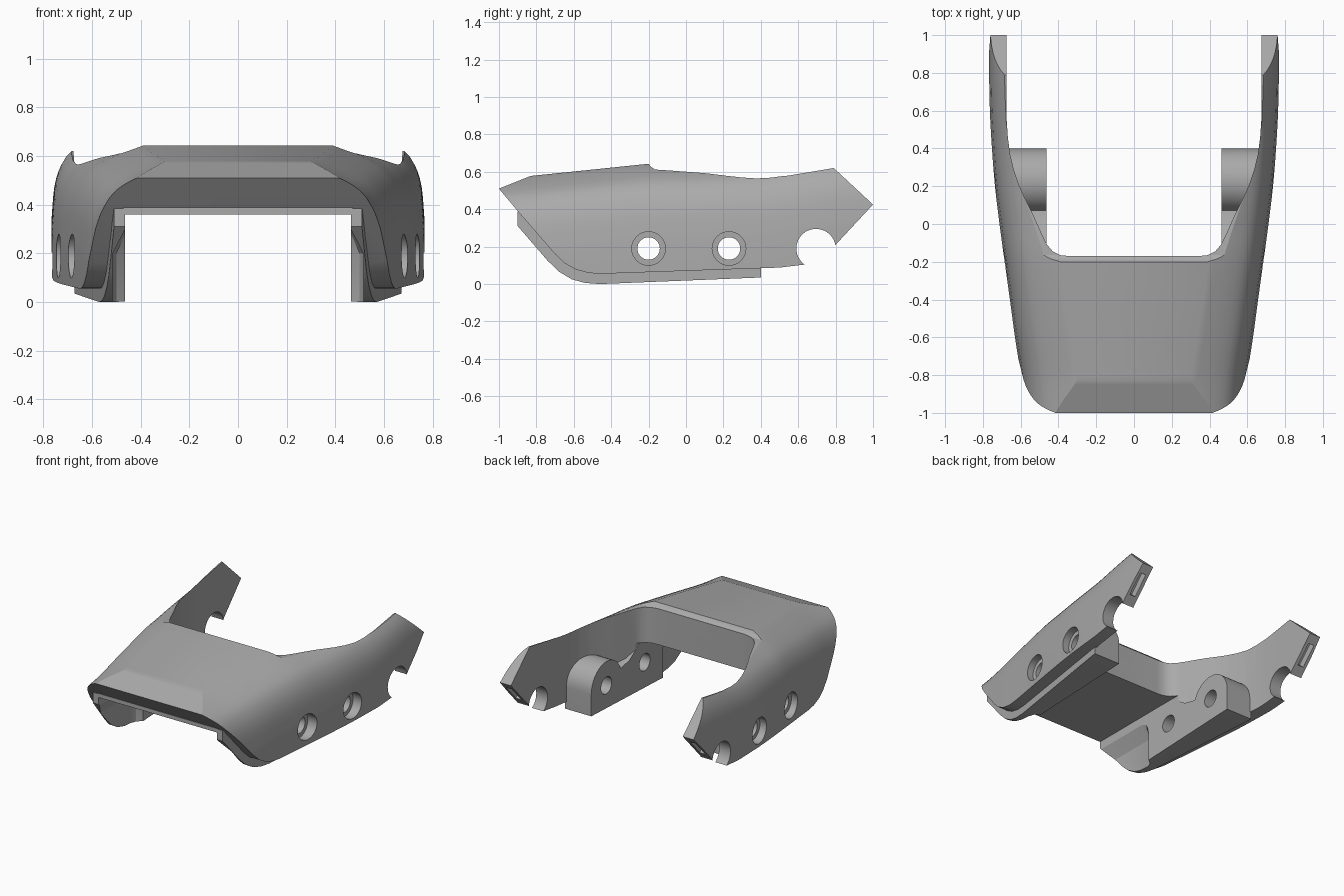
import bpy, bmesh, math
from mathutils import Vector

if "Cube" in bpy.data.objects:
    bpy.data.objects.remove(bpy.data.objects["Cube"])

grey = bpy.data.materials.new("mid grey")
grey.diffuse_color = (0.4, 0.4, 0.4, 1)
grey.use_nodes = True
grey.node_tree.nodes["Principled BSDF"].inputs["Base Color"].default_value = grey.diffuse_color


def smooth(table, t):
    """Smooth curve through (t, value) pairs."""
    n = len(table)
    slope = lambda i: ((table[min(i + 1, n - 1)][1] - table[max(i - 1, 0)][1])
                       / (table[min(i + 1, n - 1)][0] - table[max(i - 1, 0)][0]))
    t = min(max(t, table[0][0]), table[-1][0])
    i = max(k for k in range(n - 1) if table[k][0] <= t)
    (a, p), (b, q) = table[i], table[i + 1]
    h, u = b - a, (t - a) / (b - a)
    return ((2*u**3 - 3*u**2 + 1) * p + (u**3 - 2*u**2 + u) * h * slope(i)
            + (3*u**2 - 2*u**3) * q + (u**3 - u**2) * h * slope(i + 1))


def make(name, rings):
    """Closed solid lofted through rings of equal length."""
    bm = bmesh.new()
    loops = [[bm.verts.new(p) for p in r] for r in rings]
    n = len(loops[0])
    for a, b in zip(loops, loops[1:]):
        for i in range(n):
            bm.faces.new((a[i], a[(i + 1) % n], b[(i + 1) % n], b[i]))
    bm.faces.new(loops[0])
    bm.faces.new(loops[-1])
    bmesh.ops.recalc_face_normals(bm, faces=bm.faces)
    me = bpy.data.meshes.new(name)
    bm.to_mesh(me)
    bm.free()
    me.materials.append(grey)
    ob = bpy.data.objects.new(name, me)
    bpy.context.collection.objects.link(ob)
    return ob


def prism_x(name, pts, x0, x1):
    f = lambda x, y: x(y) if callable(x) else x
    return make(name, [[(f(x, y), y, z) for y, z in pts] for x in (x0, x1)])


def arc(cy, cz, r, a0, a1, n):
    return [(cy + r * math.cos(math.radians(a0 + (a1 - a0) * i / n)),
             cz + r * math.sin(math.radians(a0 + (a1 - a0) * i / n))) for i in range(n + 1)]


def combine(target, tool, op):
    m = target.modifiers.new("combine", 'BOOLEAN')
    m.object, m.operation, m.solver = tool, op, 'EXACT'
    bpy.context.view_layer.objects.active = target
    bpy.ops.object.modifier_apply(modifier=m.name)
    bpy.data.objects.remove(tool)


# Half width, crown height and shoulder drop of the outer skin
WIDTH = [(-1, .58), (-.8, .60), (-.6, .63), (-.4, .657), (-.2, .685), (0, .712),
         (.2, .736), (.4, .752), (.6, .763), (.8, .767), (1.05, .767)]
CROWN = [(-1.05, .565), (-.83, .58), (-.2, .645), (0, .65), (.4, .67), (.6, .70), (.8, .735), (1.05, .76)]
DROP = [(0, .42), (.012, .28), (.04, .18), (.085, .11), (.18, .05), (.3, 0)]
width = lambda y: smooth(WIDTH, y)

rings = []
for k in range(43):
    y = -1.05 + 2.1 * k / 42
    w, t = width(y), smooth(CROWN, y)
    side = [(w, -.1)] + [(w - d, t - smooth(DROP, d)) for d in
                         (0, .003, .007, .012, .02, .03, .04, .06, .085, .11, .14, .18, .22, .26, .3)]
    rings.append([(x, y, z) for x, z in side] + [(-x, y, z) for x, z in reversed(side)])
bracket = make("bracket", rings)

# Trim to the side outline, with the round notch near the arm tips
outline = [(-1, .51), (-.83, .578), (-.2, .643), (-.185, .625), (-.165, .612), (-.1, .608), (.1, .593),
           (.25, .575), (.4, .566), (.55, .58), (.79, .62), (1, .425), (.8, .21)]
outline += arc(.695, .19, .105, 8, 235, 24)
outline += [(.5, .088), (-.45, .055), (-.52, .059), (-.59, .078), (-.65, .112), (-.7, .16), (-.9, .39)]
combine(bracket, prism_x("outline_cutter", outline, -1, 1), 'INTERSECT')

# Channel under the deck
channel = [(-1.2, -.2), (1.2, -.2), (1.2, .36), (-1.2, .36)]
combine(bracket, prism_x("channel_cutter", channel, -.465, .465), 'DIFFERENCE')

# U-shaped opening between the rear arms
u = [(.34, -.17), (.39, -.165), (.43, -.145), (.46, -.11), (.485, -.06), (.53, .04), (.575, .13), (.61, .21),
     (.637, .29), (.656, .37), (.668, .46), (.674, .55), (.675, .7), (.675, 1.2)]
plan = u + [(-x, y) for x, y in reversed(u)]
combine(bracket, make("opening_cutter", [[(x, y, z) for x, y in plan] for z in (-.3, 1)]), 'DIFFERENCE')

# Inner layer of the deck
deck = [(-.9, .36), (-.17, .36), (-.17, .45), (-.8, .45), (-.9, .388)]
combine(bracket, prism_x("deck_layer", deck, -.47, .47), 'UNION')

# Inner rails with the lower lip and the arched boss
rail = [(-.9, .385), (-.9, .31), (-.74, .125), (-.68, .067), (-.61, .025), (-.54, .006), (-.46, 0), (.4, .035)]
rail += arc(.23, .19, .17, 0, 160, 16) + [(.06, .25), (-.03, .27), (-.12, .33), (-.2, .385)]
for s in (-1, 1):
    combine(bracket, prism_x("rail", rail, s * .464, lambda y: s * (width(y) - .08)), 'UNION')

# Scooped front of the rails, bolt holes with counterbores, pockets in the arm tips
n, e, mid = Vector((.73, -.68)), Vector((.68, .73)), Vector((.9, .318))
pocket = [tuple(mid + e * a + n * b) for a, b in ((-.08, .03), (.08, .03), (.08, -.05), (-.08, -.05))]
for s in (-1, 1):
    scoop = [(x * s, y) for x, y in ((.4, -1.2), (.515, -1.2), (.515, -.47), (.5, -.43), (.46, -.4), (.4, -.4))]
    combine(bracket, make("scoop_cutter", [[(x, y, -.2) for x, y in scoop], [(x, y, .2) for x, y in scoop],
            [(s * .4 + (x - s * .4) * .55, y, .3) for x, y in scoop]]), 'DIFFERENCE')
    for y in (-.2, .23):
        combine(bracket, prism_x("hole_cutter", arc(y, .19, .06, 0, 348.75, 31), s * .3, s), 'DIFFERENCE')
        combine(bracket, prism_x("bore_cutter", arc(y, .19, .09, 0, 348.75, 31),
                                 s * (width(y) - .06), s), 'DIFFERENCE')
    combine(bracket, prism_x("pocket_cutter", pocket, s * .70, s * .745), 'DIFFERENCE')

bpy.ops.object.select_all(action='DESELECT')
bracket.select_set(True)
bpy.context.view_layer.objects.active = bracket
bpy.ops.object.shade_smooth_by_angle(angle=math.radians(25))
